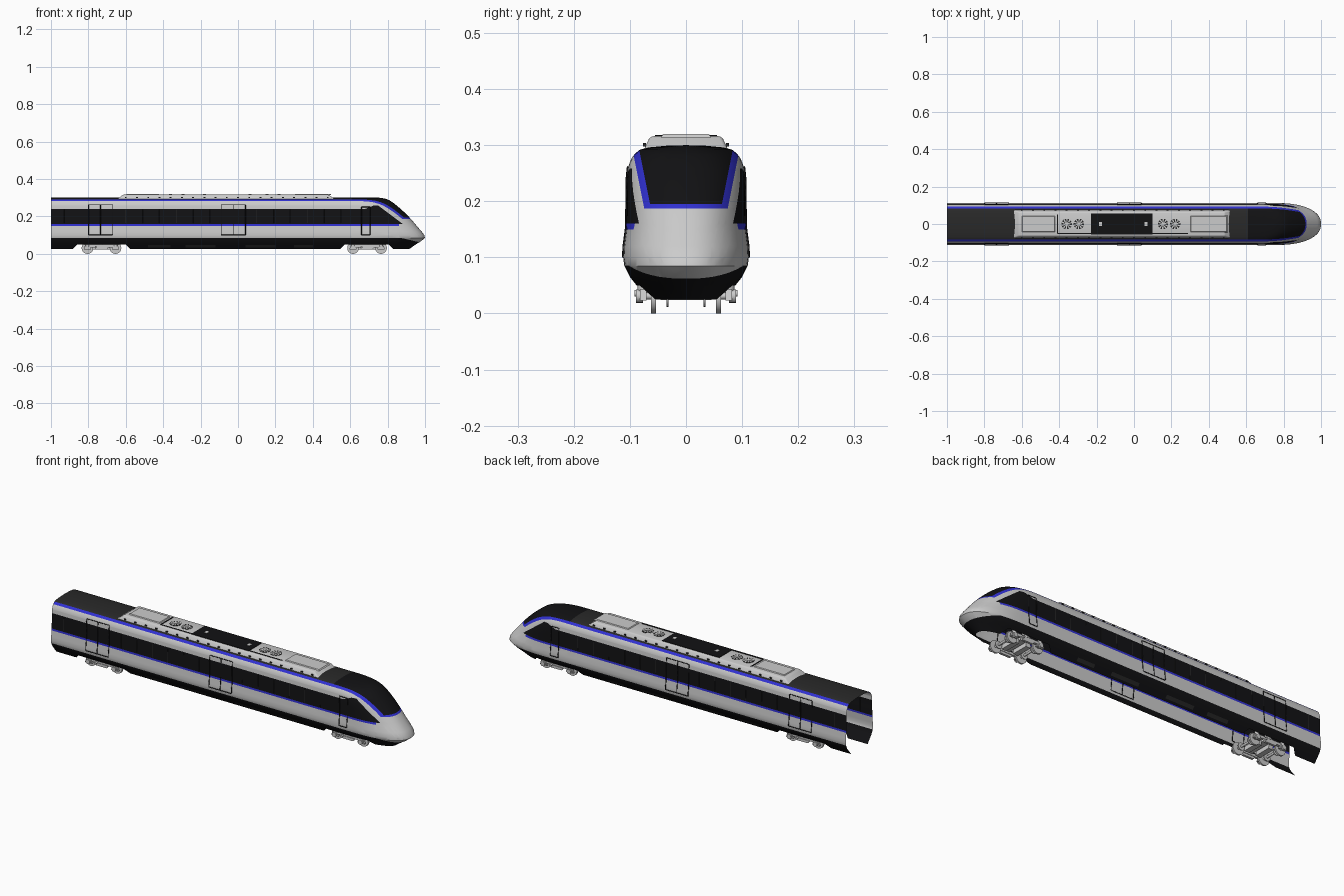
import bpy, bmesh, math
from mathutils import Vector

if "Cube" in bpy.data.objects:
    bpy.data.objects.remove(bpy.data.objects["Cube"])


def material(name, c):
    m = bpy.data.materials.new(name)
    m.diffuse_color = (*c, 1)
    m.use_nodes = True
    m.node_tree.nodes["Principled BSDF"].inputs["Base Color"].default_value = m.diffuse_color
    return m


BLACK = material("black", (0.006, 0.006, 0.007))
DARK = material("dark_grey", (0.022, 0.022, 0.022))
BLUE = material("blue", (0.03, 0.03, 0.65))


def finish(bm, name, mats=(), angle=35):
    bmesh.ops.recalc_face_normals(bm, faces=bm.faces)
    me = bpy.data.meshes.new(name)
    bm.to_mesh(me)
    bm.free()
    for m in mats:
        me.materials.append(m)
    ob = bpy.data.objects.new(name, me)
    bpy.context.collection.objects.link(ob)
    bpy.ops.object.select_all(action='DESELECT')
    ob.select_set(True)
    bpy.context.view_layer.objects.active = ob
    bpy.ops.object.shade_smooth_by_angle(angle=math.radians(angle))
    return ob


# Body levels: height, half width, x of the nose tip at that height
LEVELS = [(.025, .068, .915), (.05, .088, .95), (.065, .100, .975), (.085, .110, 1.0),
          (.10, .112, .996), (.12, .111, .981), (.15, .107, .955), (.16, .1065, .947),
          (.19, .106, .921), (.215, .106, .897), (.24, .1055, .870), (.26, .1035, .846),
          (.275, .098, .827), (.285, .091, .812), (.292, .082, .797), (.296, .066, .782),
          (.299, .035, .767), (.30, 0, .755)]


def side_y(z):
    for (a, ya, _), (b, yb, _) in zip(LEVELS, LEVELS[1:]):
        if a <= z <= b:
            return ya + (yb - ya) * (z - a) / (b - a)


# Body shell: one half lofted by height, then mirrored
bm = bmesh.new()
rows, N = [], 22
for z, w, tip in LEVELS:
    run = .27 - .35 * z
    pts = [(-1 + (tip - run + 1) * i / 6, w) for i in range(6)]
    for i in range(N + 1):
        a = math.pi / 2 * i / N
        pts.append((tip - run + run * math.sin(a) ** (2 / 2.3),
                    w * max(0, math.cos(a)) ** (2 / 2.3) if i < N else 0))
    rows.append([bm.verts.new((x, y, z)) for x, y in pts])
for r, s in zip(rows, rows[1:]):
    for i in range(len(r) - 1):
        bm.faces.new((r[i], r[i + 1], s[i + 1], s[i]))

# Cut the paint borders and the bogie openings into the shell
cuts = [((0, .025, 0), (0, 1, -.2)), ((0, .037, 0), (0, 1, -.2)), ((.61, 0, 0), (1, 0, 0)),
        ((0, 0, .187), (0, 0, 1)), ((0, 0, .195), (0, 0, 1)), ((0, 0, .258), (0, 0, 1)),
        ((.68, 0, .24), (-.4, 0, 1)), ((.75, 0, .258), (.75, 0, 1)),
        ((.87, 0, .085), (.23, 0, 1)), ((.86, 0, .15), (1, 0, 0))]
ARCHES = [(-.885, -.575), (.545, .83)]
for x0, x1 in ARCHES:
    cuts += [((x0, 0, .025), (1, 0, -1)), ((x1, 0, .025), (1, 0, 1))]
for co, no in cuts:
    bmesh.ops.bisect_plane(bm, geom=bm.verts[:] + bm.edges[:] + bm.faces[:], dist=1e-6,
                           plane_co=co, plane_no=Vector(no).normalized())
opening = []
for f in bm.faces:
    x, y, z = f.calc_center_median()
    d = y - .025 - .2 * z
    if z < .05 and any(x0 + z - .025 < x < x1 - z + .025 for x0, x1 in ARCHES):
        opening.append(f)
    if z > .187 and d < .012:
        f.material_index = (1 if x > .61 else 2) if z > .195 and d < 0 else 3
    elif z < .085 and z < .085 - .23 * (x - .87):
        f.material_index = 1
    elif .16 < z < .24 + max(0, min(.018, .4 * (x - .68))) and z < .258 - .75 * (x - .75):
        f.material_index = 1
    elif .15 < z < .16 and x < .86:
        f.material_index = 3
bmesh.ops.delete(bm, geom=opening, context='FACES')
body = finish(bm, "body_shell", (None, BLACK, DARK, BLUE))
mir = body.modifiers.new("mirror", 'MIRROR')
mir.use_axis = (False, True, False)


# Door and window seams follow the side of the body
def seams(name, lines, radius, mat):
    cu = bpy.data.curves.new(name, 'CURVE')
    cu.dimensions = '3D'
    cu.bevel_depth = radius
    cu.bevel_resolution = 0
    for line in lines:
        for s in (-1, 1):
            sp = cu.splines.new('POLY')
            sp.points.add(len(line) - 1)
            for p, (x, z) in zip(sp.points, line):
                p.co = (x, s * side_y(z), z, 1)
    cu.materials.append(mat)
    ob = bpy.data.objects.new(name, cu)
    bpy.context.collection.objects.link(ob)
    bpy.ops.object.select_all(action='DESELECT')
    ob.select_set(True)
    bpy.context.view_layer.objects.active = ob
    bpy.ops.object.convert(target='MESH')


def upright(x, z0, z1):
    return [(x, z0)] + [(x, l[0]) for l in LEVELS if z0 < l[0] < z1] + [(x, z1)]


doors = []
for x0, x1, leaf in ((-.80, -.67, True), (-.09, .04, True), (.66, .705, False)):
    top = .262 if leaf else .25
    doors += [upright(x0, .10, top), upright(x1, .10, top), [(x0, .10), (x1, .10)], [(x0, top), (x1, top)]]
    if leaf:
        doors.append(upright((x0 + x1) / 2, .10, top))
seams("door_seams", doors, .0022, BLACK)
seams("window_dividers", [upright(x, .165, .236) for x in
      (-.93, -.60, -.51, -.42, -.33, -.24, -.15, .10, .19, .28, .37, .46, .55)], .0012, DARK)


# Helpers for boxes and round parts gathered into one mesh
def box(bm, c, size, top=(1, 1)):
    vs = bmesh.ops.create_cube(bm, size=1)['verts']
    for v in vs:
        k = top if v.co.z > 0 else (1, 1)
        v.co = Vector((c[0] + v.co.x * size[0] * k[0], c[1] + v.co.y * size[1] * k[1], c[2] + v.co.z * size[2]))


def disc(bm, c, r, depth, axis='Y', seg=24, r2=None):
    vs = bmesh.ops.create_cone(bm, cap_ends=True, segments=seg, radius1=r,
                               radius2=r if r2 is None else r2, depth=depth)['verts']
    for v in vs:
        x, y, z = v.co
        v.co = Vector(c) + (Vector((x, z, y)) if axis == 'Y' else v.co)


# Roof equipment fairing
bm = bmesh.new()
box(bm, (-.065, 0, .303), (1.17, .152, .026), (.94, .84))
bmesh.ops.bevel(bm, geom=bm.edges[:], offset=.006, segments=3, affect='EDGES', profile=.5)
finish(bm, "roof_fairing")
bm = bmesh.new()
for x in range(19):
    for s in (-1, 1):
        box(bm, (-.6 + x * .06, s * .074, .301), (.01, .006, .006))
finish(bm, "fairing_clips", (DARK,))
bm = bmesh.new()
for x, w in ((-.51, .18), (.40, .20)):
    box(bm, (x, 0, .317), (w, .09, .006), (.95, .9))
finish(bm, "roof_covers")
bm = bmesh.new()
box(bm, (-.065, 0, .3165), (.33, .11, .004))
box(bm, (-.41, 0, .3165), (.006, .10, .003))
box(bm, (-.06, -.05, .3165), (.70, .005, .003))
finish(bm, "roof_grille", (BLACK,))
bm = bmesh.new()
for x in (-.18, .065):
    box(bm, (x, 0, .3185), (.016, .02, .003))
finish(bm, "roof_hatches")

# Roof fans: rim, hub and blades
for n, x in enumerate((-.36, -.295, .155, .22)):
    bm = bmesh.new()
    disc(bm, (x, 0, .316), .028, .003, 'Z')
    finish(bm, f"fan_well_{n}", (DARK,))
    bm = bmesh.new()
    disc(bm, (x, 0, .318), .008, .004, 'Z', 16)
    for k in range(10):
        a = k * math.tau / 10
        p = [(.006, a), (.027, a + .1), (.027, a + .4), (.006, a + .5)]
        bm.faces.new([bm.verts.new((x + r * math.cos(t), r * math.sin(t), .3182)) for r, t in p])
    finish(bm, f"fan_blades_{n}")

# Bogies: wheels, axles, brake discs, side frames, springs and motors
for label, cx in (("rear", -.73), ("front", .69)):
    wheels, frame = bmesh.new(), bmesh.new()
    for dx in (-.075, .075):
        x = cx + dx
        disc(wheels, (x, 0, .031), .006, .17, seg=14)
        for s in (-1, 1):
            disc(wheels, (x, s * .059, .029), .029, .007, seg=32)
            disc(wheels, (x, s * .0545, .031), .031, .002, seg=32)
            disc(wheels, (x, s * .033, .031), .019, .004)
            disc(frame, (x, s * .083, .031), .012, .012, seg=16)
            box(frame, (x, s * .076, .033), (.04, .012, .02), (.7, 1))
            disc(frame, (x, s * .076, .05), .010, .02, 'Z', 14)
        box(frame, (cx + dx * .45, 0, .036), (.028, .09, .024), (.8, 1))
    for s in (-1, 1):
        box(frame, (cx, s * .074, .042), (.12, .012, .014), (1.3, 1))
        box(frame, (cx, s * .077, .03), (.06, .012, .014), (1.3, 1))
        disc(frame, (cx, s * .066, .062), .016, .03, 'Z', 18)
        disc(frame, (cx + s * .03, s * .086, .036), .006, .012, seg=12)
    box(frame, (cx, 0, .05), (.035, .15, .014))
    finish(wheels, f"{label}_wheelsets")
    finish(frame, f"{label}_bogie_frame")

# Underfloor skirt panels
bm = bmesh.new()
for x, w in ((-.42, .12), (-.2, .16), (.12, .16), (.35, .10)):
    for s in (-1, 1):
        z0, z1 = .034, .048
        pts = [(x - w / 2, z0), (x + w / 2, z0), (x + w / 2, z1), (x - w / 2, z1)]
        bm.faces.new([bm.verts.new((a, s * (side_y(b) + .001), b)) for a, b in pts])
finish(bm, "skirt_panels", (DARK,))
